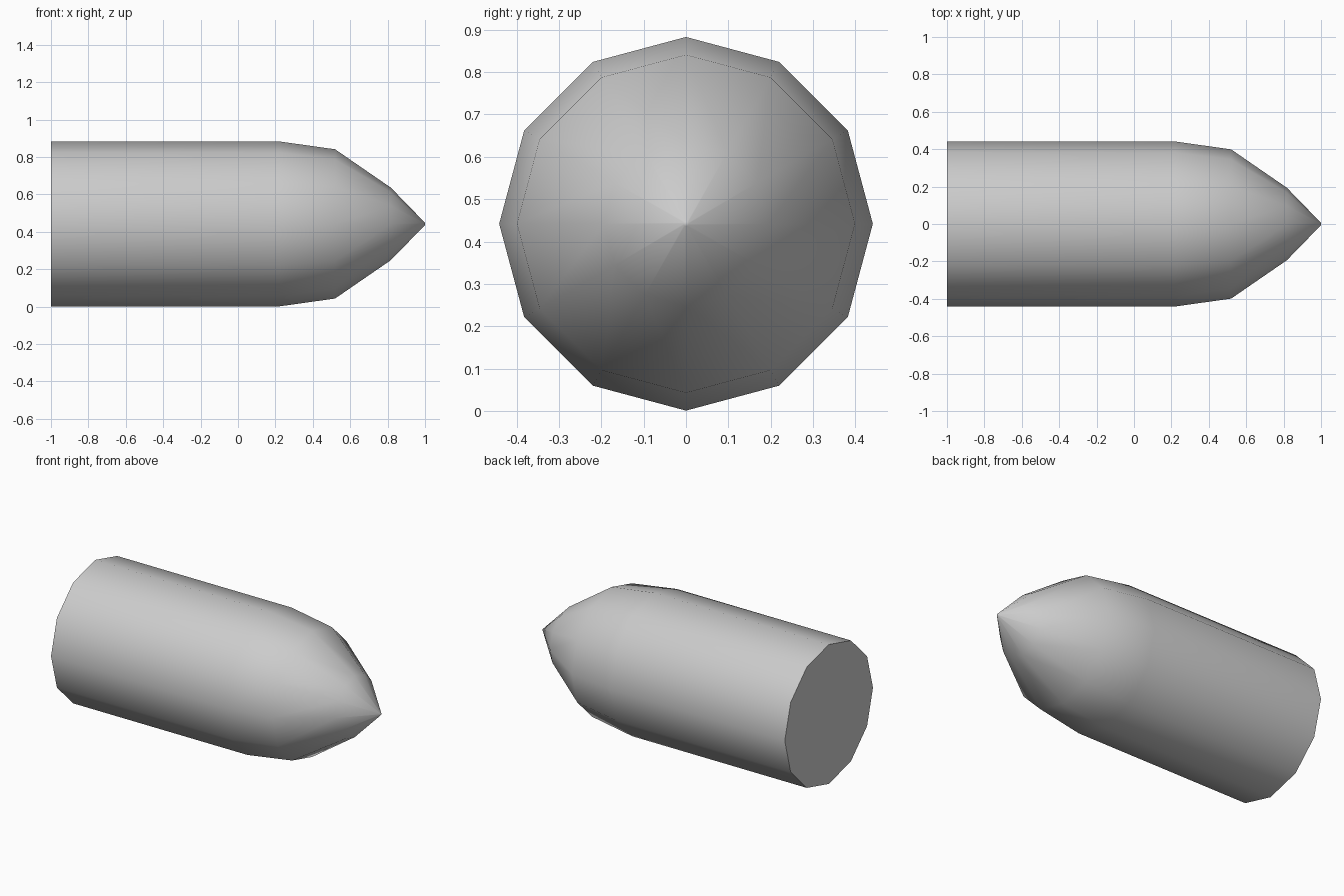
import bpy, bmesh
from math import cos, sin, pi, radians

if "Cube" in bpy.data.objects:
    bpy.data.objects.remove(bpy.data.objects["Cube"])

SIDES = 12
R = 0.441
# Profile along x: (position, radius)
PROFILE = [(-1.0, R), (0.22, R), (0.519, 0.399), (0.817, 0.194), (1.0, 0.006)]

# Round body with tapered nose, lofted ring by ring
bm = bmesh.new()
rings = []
for x, r in PROFILE:
    rings.append([bm.verts.new((x, r * sin(2 * pi * i / SIDES), R + 0.001 + r * cos(2 * pi * i / SIDES)))
                  for i in range(SIDES)])
for a, b in zip(rings, rings[1:]):
    for i in range(SIDES):
        j = (i + 1) % SIDES
        bm.faces.new((a[i], a[j], b[j], b[i]))

# Flat base and tiny blunt tip
bm.faces.new(rings[0])
bm.faces.new(rings[-1])
bmesh.ops.recalc_face_normals(bm, faces=bm.faces)

mesh = bpy.data.meshes.new("pointed_cylinder")
bm.to_mesh(mesh)
bm.free()
body = bpy.data.objects.new("pointed_cylinder", mesh)
bpy.context.collection.objects.link(body)

# Smooth sides, sharp base rim
bpy.context.view_layer.objects.active = body
body.select_set(True)
bpy.ops.object.shade_smooth_by_angle(angle=radians(60))
